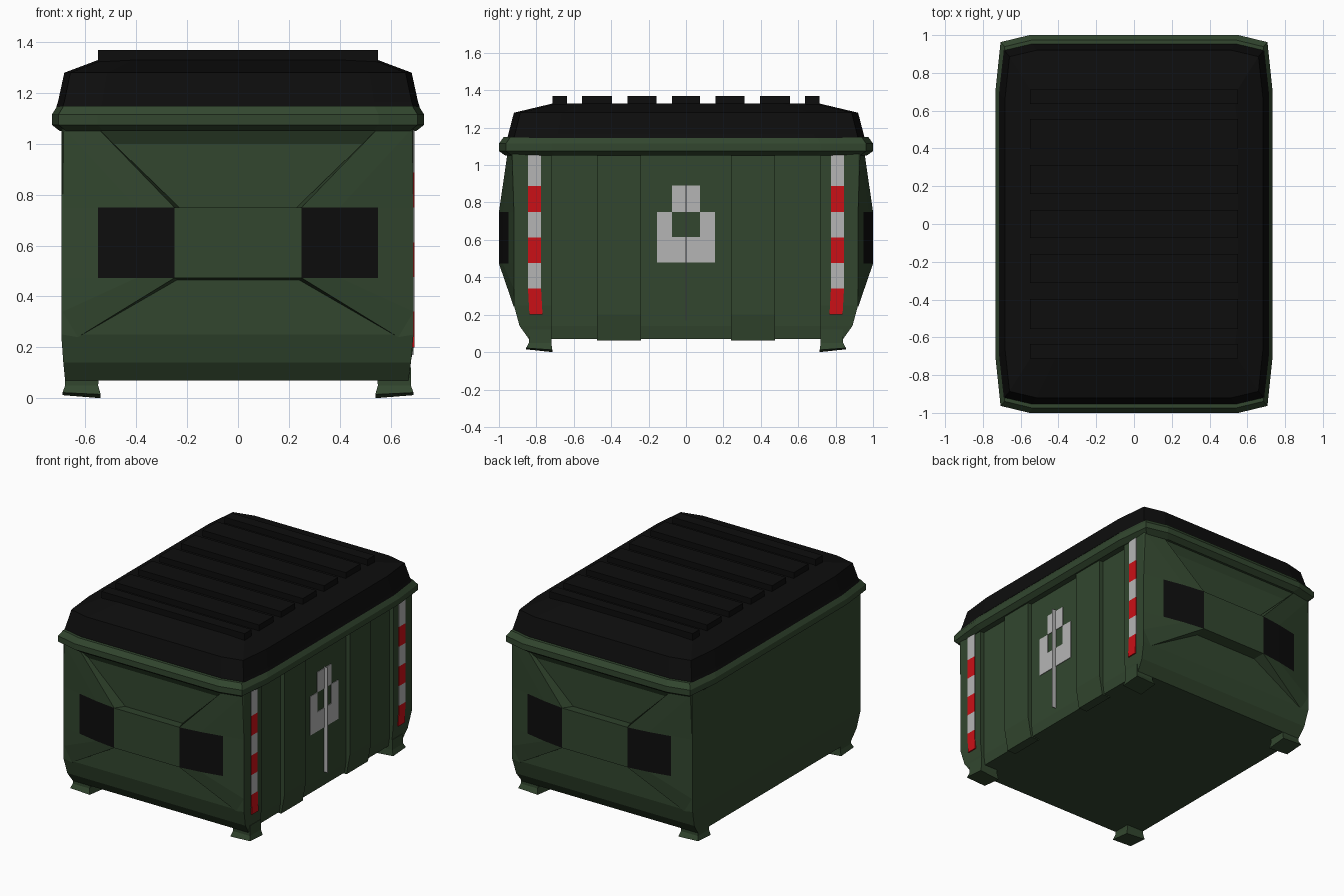
import bpy, bmesh

if "Cube" in bpy.data.objects:
    bpy.data.objects.remove(bpy.data.objects["Cube"])


def material(name, rgb):
    m = bpy.data.materials.new(name)
    m.diffuse_color = (*rgb, 1)
    m.use_nodes = True
    m.node_tree.nodes["Principled BSDF"].inputs["Base Color"].default_value = m.diffuse_color
    return m


GREEN = material("green_paint", (0.032, 0.062, 0.028))
BLACK = material("black_plastic", (0.004, 0.004, 0.004))
RED = material("red_tape", (0.6, 0.005, 0.008))
WHITE = material("white_tape", (0.46, 0.46, 0.46))


def make(name, verts, faces, mats, mirror="", black=()):
    me = bpy.data.meshes.new(name)
    me.from_pydata(verts, [], faces)
    for m in mats:
        me.materials.append(m)
    for i in black:
        me.polygons[i].material_index = 1
    bm = bmesh.new()
    bm.from_mesh(me)
    bmesh.ops.recalc_face_normals(bm, faces=bm.faces)
    bm.to_mesh(me)
    bm.free()
    ob = bpy.data.objects.new(name, me)
    bpy.context.collection.objects.link(ob)
    if mirror:
        mod = ob.modifiers.new("mirror", "MIRROR")
        mod.use_axis = ("x" in mirror, "y" in mirror, False)
    return ob


def loft(name, rings, mat, mirror=""):
    """Join rings of equal length and cap both ends."""
    n = len(rings[0])
    verts = [p for r in rings for p in r]
    faces = [tuple(range(n)), tuple(range((len(rings) - 1) * n, len(rings) * n))]
    for k in range(len(rings) - 1):
        for i in range(n):
            j = (i + 1) % n
            faces.append((k * n + i, k * n + j, (k + 1) * n + j, (k + 1) * n + i))
    return make(name, verts, faces, [mat], mirror)


def box(name, x, y, z, mat, mirror=""):
    rings = [[(x[0], y[0], h), (x[1], y[0], h), (x[1], y[1], h), (x[0], y[1], h)] for h in z]
    return loft(name, rings, mat, mirror)


def octagon(a, b, z, top=None):
    """Plan outline with slightly bent corners; a, b are the half sizes in x and y."""
    q = [(a, 0.72 * b), (a * 0.965, b * 0.963), (a * 0.755, b)]
    q += [(-x, y) for x, y in reversed(q)]
    q += [(-x, -y) for x, y in q]
    return [(x, y, z) for x, y in q]


def rect(a0, a1, b, z):
    return [(a0, -b, z), (a1, -b, z), (a1, b, z), (a0, b, z)]


# Main container with curved-in bottom ends
loft("container_body", [rect(-0.68, 0.65, 0.84, 0.07), rect(-0.687, 0.66, 0.89, 0.14),
                        rect(-0.695, 0.66, 0.92, 0.25), rect(-0.695, 0.66, 0.92, 1.08)], GREEN)

# Corner panels on the right side
levels = [(0.67, 0.84, 0.07), (0.68, 0.89, 0.14), (0.69, 0.92, 0.25), (0.69, 0.92, 1.08)]
loft("corner_panel", [[(0.6, 0.72, z), (x, 0.72, z), (x, y, z), (0.6, y, z)] for x, y, z in levels],
     GREEN, "y")

# Pressed ribs on the right side
loft("side_rib", [[(0.6, 0.24, z), (x, 0.24, z), (x, 0.475, z), (0.6, 0.475, z)]
                  for x, z in [(0.665, 0.062), (0.69, 0.2), (0.69, 1.08)]], GREEN, "y")

# Feet with a slanted sole
top = [(0.545, 0.72, 0.12), (0.68, 0.72, 0.12), (0.68, 0.84, 0.12), (0.545, 0.84, 0.12)]
mid = [(0.55, 0.72, 0.05), (0.68, 0.72, 0.05), (0.68, 0.84, 0.05), (0.55, 0.84, 0.05)]
sole = [(0.54, 0.715, 0.0), (0.69, 0.715, 0.012), (0.69, 0.855, 0.022), (0.54, 0.855, 0.015)]
loft("foot", [sole, mid, top], GREEN, "xy")

# Bulged end walls: lift-arm pockets, gussets and recessed centre (one quarter, mirrored)
P = {}
bar = [("a", 0.69, 0.92), ("b", 0.55, 0.95), ("c", 0.40, 0.98), ("d", 0.25, 1.0), ("m", 0, 1.0)]
for k, x, y in bar:
    P[k + "t"] = (x, y, 0.75)
    P[k + "b"] = (x, y, 0.473)
P.update(e=(0.55, 0.955, 1.06), f=(0.685, 0.93, 1.06), s=(0.69, 0.92, 1.06), k=(0.5, 0.922, 1.0),
         em=(0, 0.955, 1.06), km=(0, 0.922, 1.0), dr=(0.22, 0.922, 0.74), mr=(0, 0.922, 0.74),
         g=(0.63, 0.92, 0.24), h=(0.69, 0.92, 0.34), i=(0.69, 0.92, 0.25),
         dl=(0.24, 0.92, 0.465), ml=(0, 0.92, 0.465))
F = ["bt ct cb bb", "ct dt db cb", "at bt bb ab", "dt mt mb db",
     "dt ct f e", "ct bt at f", "f at s", "e k dr dt", "e em km k", "dt dr mr mt", "k km mr dr",
     "db cb h g", "cb bb ab h", "g h i", "db g dl", "db dl ml mb"]
idx = {n: i for i, n in enumerate(P)}
make("end_wall_pocket", list(P.values()), [tuple(idx[n] for n in f.split()) for f in F],
     [GREEN, BLACK], "xy", black=(0, 1))

# Rim around the top
loft("rim", [octagon(0.70, 0.965, 1.05), octagon(0.732, 1.0, 1.075),
             octagon(0.732, 1.0, 1.115), octagon(0.71, 0.975, 1.15)], GREEN)

# Lid
loft("lid", [octagon(0.715, 0.955, 1.145), octagon(0.708, 0.95, 1.165), octagon(0.683, 0.92, 1.28),
             [(x * 0.55 / 0.683, y * 0.71 / 0.92, 1.33) for x, y, _ in octagon(0.683, 0.92, 0)]], BLACK)

# Raised ribs across the lid
box("lid_rib_middle", (-0.55, 0.55), (-0.075, 0.075), (1.3, 1.37), BLACK)
for lo, hi in [(0.158, 0.312), (0.396, 0.555), (0.635, 0.713)]:
    box("lid_rib", (-0.55, 0.55), (lo, hi), (1.3, 1.37), BLACK, "y")

# Striped warning tape on the right corners
stops = [0.2, 0.34, 0.477, 0.613, 0.75, 0.887, 1.055]
for i in range(6):
    shift = 0.008 if i == 0 else 0
    rings = [[(0.68, 0.775 - s, z), (0.694, 0.775 - s, z), (0.694, 0.845 - s, z), (0.68, 0.845 - s, z)]
             for s, z in ((shift, stops[i]), (0, stops[i + 1]))]
    loft("warning_tape", rings, WHITE if i % 2 else RED, "y")

# Reflective marker plates in the middle of the right side
for y, z in [((-0.075, 0.075), (0.75, 0.89)), ((-0.155, 0.155), (0.48, 0.615)),
             ((-0.155, -0.075), (0.615, 0.75)), ((0.075, 0.155), (0.615, 0.75))]:
    box("marker_plate", (0.655, 0.664), y, z, WHITE)
box("marker_fin", (0.655, 0.69), (-0.002, 0.002), (0.17, 0.9), WHITE)
